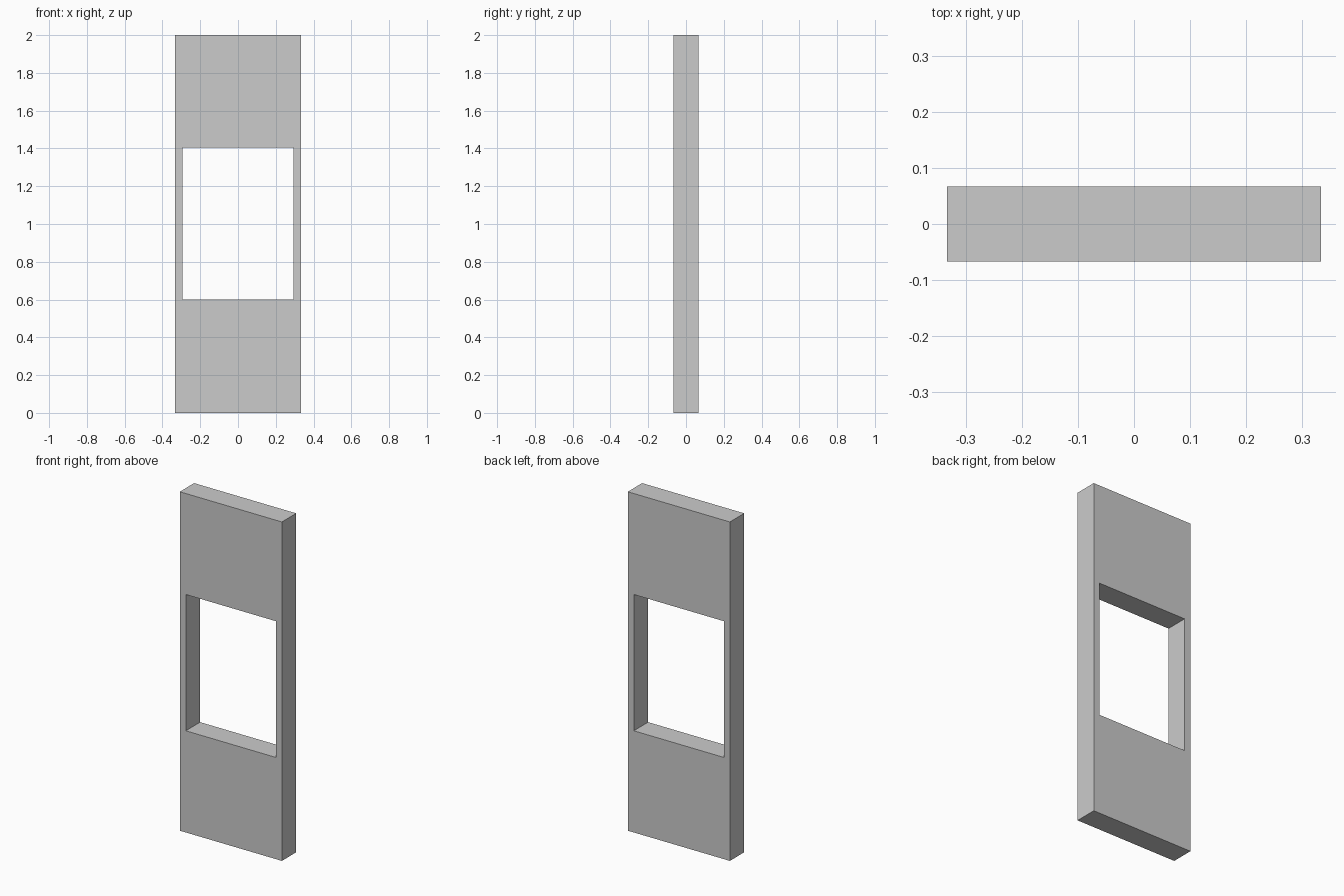
import bpy
import bmesh

if "Cube" in bpy.data.objects:
    bpy.data.objects.remove(bpy.data.objects["Cube"])

HALF_DEPTH = 0.0667


def rectangle(bm, half_width, bottom, top):
    corners = [(-half_width, bottom), (half_width, bottom),
               (half_width, top), (-half_width, top)]
    return [bm.verts.new((x, -HALF_DEPTH, z)) for x, z in corners]


# Wall panel: a flat ring around the window opening, extruded to its depth
bm = bmesh.new()
outer = rectangle(bm, 0.3333, 0.0, 2.0)
inner = rectangle(bm, 0.294, 0.6, 1.404)
ring = []
for i in range(4):
    j = (i + 1) % 4
    ring.append(bm.faces.new((outer[i], outer[j], inner[j], inner[i])))

result = bmesh.ops.extrude_face_region(bm, geom=ring, use_keep_orig=True)
back = [v for v in result["geom"] if isinstance(v, bmesh.types.BMVert)]
bmesh.ops.translate(bm, verts=back, vec=(0, 2 * HALF_DEPTH, 0))
bmesh.ops.recalc_face_normals(bm, faces=bm.faces[:])

mesh = bpy.data.meshes.new("window_wall")
bm.to_mesh(mesh)
bm.free()
wall = bpy.data.objects.new("window_wall", mesh)
bpy.context.collection.objects.link(wall)
